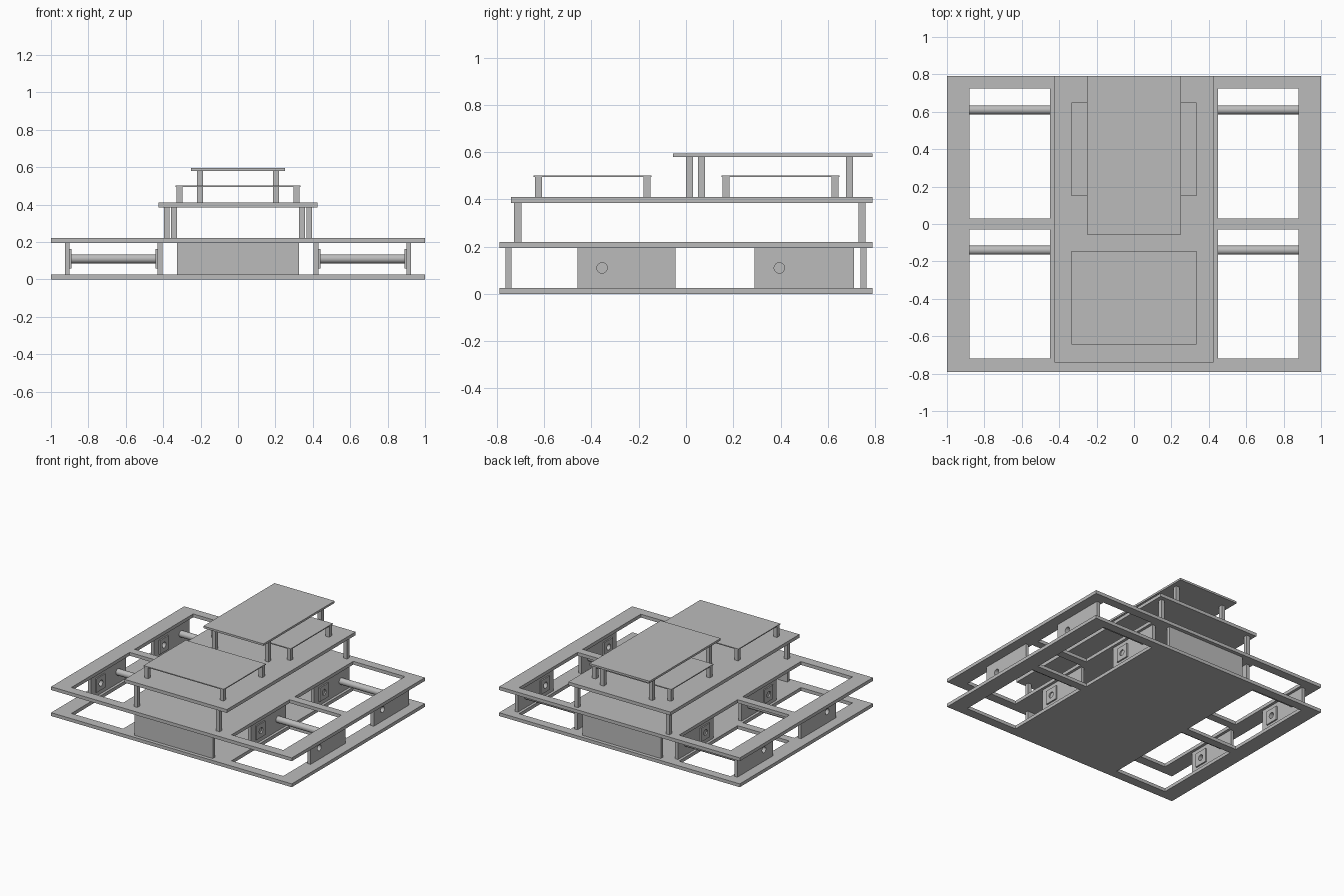
import bpy
from math import pi, radians

cube = bpy.data.objects.get("Cube")
if cube:
    bpy.data.objects.remove(cube, do_unlink=True)

grey = bpy.data.materials.new("plain grey")
grey.use_nodes = True
grey.diffuse_color = (0.5, 0.5, 0.5, 1)
grey.node_tree.nodes["Principled BSDF"].inputs["Base Color"].default_value = (0.5, 0.5, 0.5, 1)


def box(name, x, y, z):
    """Box from (low, high) pairs on each axis."""
    bpy.ops.mesh.primitive_cube_add(size=1)
    ob = bpy.context.object
    ob.name = name
    for v in ob.data.vertices:
        v.co = [sum(r) / 2 + c * (r[1] - r[0]) for r, c in zip((x, y, z), v.co)]
    ob.data.materials.append(grey)
    return ob


def rod(name, x, y, z, radius):
    """Round bar along x."""
    bpy.ops.mesh.primitive_cylinder_add(
        vertices=32, radius=radius, depth=x[1] - x[0],
        location=(sum(x) / 2, y, z), rotation=(0, pi / 2, 0))
    ob = bpy.context.object
    ob.name = name
    ob.data.materials.append(grey)
    return ob


def cut(ob, cutter):
    mod = ob.modifiers.new("cut", "BOOLEAN")
    mod.operation = "DIFFERENCE"
    mod.solver = "EXACT"
    mod.object = cutter
    bpy.context.view_layer.objects.active = ob
    bpy.ops.object.modifier_apply(modifier=mod.name)
    bpy.data.objects.remove(cutter, do_unlink=True)


def span(side, low, high):
    """Mirror an x range to the given side."""
    return (low, high) if side > 0 else (-high, -low)


def around(c, half):
    return (c - half, c + half)


SIDES = ((1, "left"), (-1, "right"))
ENDS = ((-1, "front"), (1, "back"))
LOWER = (0.025, 0.195)

# Two large frames with four openings each
for name, z in (("base_frame", (0, 0.025)), ("upper_frame", (0.195, 0.22))):
    frame = box(name, (-1, 1), (-0.79, 0.79), z)
    for side, _ in SIDES:
        for y in ((-0.72, -0.03), (0.03, 0.725)):
            cut(frame, box("opening_cutter", span(side, 0.45, 0.88), y, (-0.1, 0.5)))

# Panels between the frames at front and back
for end, e in ENDS:
    box(e + "_panel", around(0, 0.325), around(end * 0.751, 0.012), LOWER)

# Wheel bays: outer and inner walls, bearing flanges and shafts
for side, s in SIDES:
    for wall_y, hole_y, shaft_y, e in (((-0.46, -0.045), -0.355, -0.14, "front"),
                                       ((0.29, 0.71), 0.395, 0.61, "back")):
        tag = s + "_" + e
        outer = box(tag + "_outer_wall", span(side, 0.9, 0.925), wall_y, LOWER)
        cut(outer, rod("hole_cutter", span(side, 0.8, 1), hole_y, 0.11, 0.022))
        box(tag + "_inner_wall", span(side, 0.405, 0.43), wall_y, LOWER)
        for part, x in (("outer", (0.89, 0.9)), ("inner", (0.43, 0.44))):
            flange = box(tag + "_" + part + "_flange", span(side, *x),
                         around(hole_y, 0.052), around(0.11, 0.052))
            cut(flange, rod("hole_cutter", span(side, x[0] - 0.1, x[1] + 0.1),
                            hole_y, 0.11, 0.022))
        shaft = rod(tag + "_shaft", span(side, 0.43, 0.9), shaft_y, 0.11, 0.024)
        bpy.ops.object.shade_smooth_by_angle(angle=radians(40))


def post(name, x, y, z, half=0.015):
    box(name, around(x, half), around(y, half), z)


# Middle deck on four posts
box("middle_deck", (-0.425, 0.425), (-0.74, 0.79), (0.385, 0.41))
for side, s in SIDES:
    post(s + "_front_deck_post", side * 0.342, -0.712, (0.22, 0.385))
    post(s + "_back_deck_post", side * 0.38, 0.745, (0.22, 0.385))

# Two thin trays on short posts
for e, y in (("front", (-0.645, -0.145)), ("back", (0.15, 0.65))):
    box(e + "_tray", around(0, 0.333), y, (0.495, 0.502))
    for side, s in SIDES:
        for k, py in enumerate((y[0] + 0.02, y[1] - 0.02)):
            post(f"{e}_{s}_tray_post_{k}", side * 0.313, py, (0.41, 0.495))

# Top deck on tall posts
box("top_deck", around(0, 0.25), (-0.055, 0.79), (0.58, 0.595))
for side, s in SIDES:
    post(s + "_front_top_post", side * 0.203, 0.065 if side > 0 else 0.015, (0.41, 0.58))
    post(s + "_back_top_post", side * 0.203, 0.692, (0.41, 0.58))
